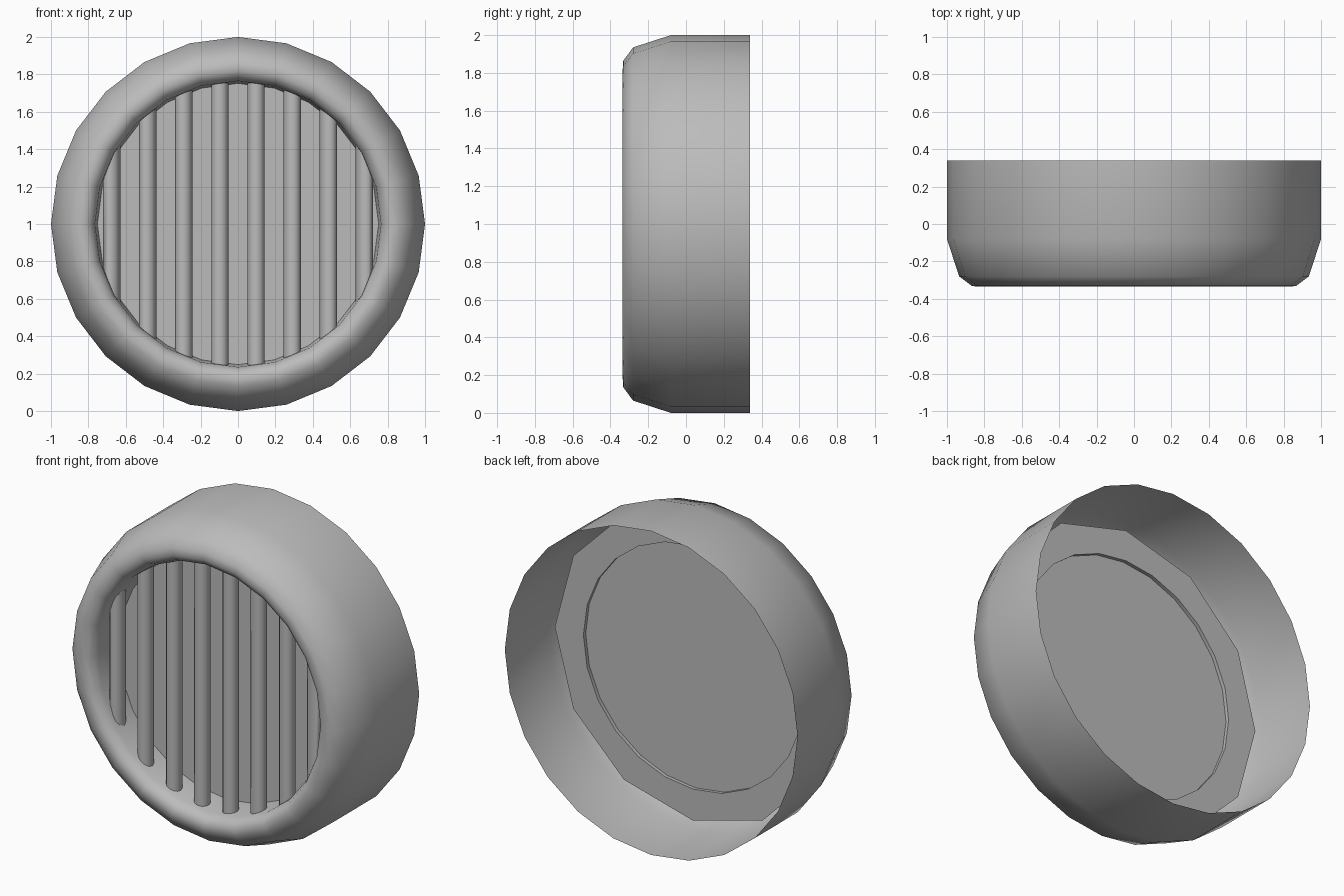
import bpy, bmesh, math

if "Cube" in bpy.data.objects:
    bpy.data.objects.remove(bpy.data.objects["Cube"])

SEG = 24
CZ = 1.0  # height of the ring axis

grey = bpy.data.materials.new("grey_metal")
grey.diffuse_color = (0.5, 0.5, 0.5, 1)
grey.use_nodes = True
grey.node_tree.nodes["Principled BSDF"].inputs["Base Color"].default_value = grey.diffuse_color


def finish(name, bm, smooth=True, angle=40):
    bmesh.ops.recalc_face_normals(bm, faces=bm.faces)
    me = bpy.data.meshes.new(name)
    bm.to_mesh(me)
    bm.free()
    me.materials.append(grey)
    ob = bpy.data.objects.new(name, me)
    bpy.context.collection.objects.link(ob)
    if smooth:
        bpy.ops.object.select_all(action='DESELECT')
        ob.select_set(True)
        bpy.context.view_layer.objects.active = ob
        bpy.ops.object.shade_smooth_by_angle(angle=math.radians(angle))
    return ob


def ring(bm, y, r, odd=1.0):
    """Loop of vertices around the y axis; odd scales every second radius."""
    out = []
    for i in range(SEG):
        a = 2 * math.pi * i / SEG
        k = r * (odd if i % 2 else 1)
        out.append(bm.verts.new((k * math.cos(a), y, CZ + k * math.sin(a))))
    return out


def bridge(bm, a, b):
    for i in range(SEG):
        j = (i + 1) % SEG
        bm.faces.new((a[i], a[j], b[j], b[i]))


# Housing: open sheet tube with a rounded front lip and a tapered inner wall
bm = bmesh.new()
profile = [(0.34, 1.0), (-0.08, 1.0), (-0.28, 0.935), (-0.332, 0.865),
           (-0.335, 0.82), (-0.315, 0.785), (-0.27, 0.765), (-0.07, 0.75)]
loops = [ring(bm, y, r) for y, r in profile]
for a, b in zip(loops, loops[1:]):
    bridge(bm, a, b)
finish("housing", bm, angle=60)

# Rear flange: flat twelve-sided collar around the recess
bm = bmesh.new()
bridge(bm, ring(bm, -0.07, 0.75),
       ring(bm, -0.07, 0.945, math.cos(math.pi / 12)))
finish("rear_flange", bm, smooth=False)

# Back plate behind the bars
bm = bmesh.new()
bm.faces.new(ring(bm, -0.095, 0.752))
finish("back_plate", bm, smooth=False)

# Grille bars: upright rods whose ends follow the round opening
BARS, PITCH, RAD, SIDES, BAR_Y = 8, 0.193, 0.046, 12, -0.21
for n in range(BARS):
    cx = (n - (BARS - 1) / 2) * PITCH
    bm = bmesh.new()
    low, high = [], []
    for i in range(SIDES):
        a = 2 * math.pi * i / SIDES
        x = cx + RAD * math.cos(a)
        y = BAR_Y + RAD * math.sin(a)
        h = math.sqrt(0.77 ** 2 - x * x)
        low.append(bm.verts.new((x, y, CZ - h)))
        high.append(bm.verts.new((x, y, CZ + h)))
    for i in range(SIDES):
        j = (i + 1) % SIDES
        bm.faces.new((low[i], low[j], high[j], high[i]))
    bm.faces.new(low)
    bm.faces.new(high)
    finish("grille_bar_%d" % (n + 1), bm, angle=40)
